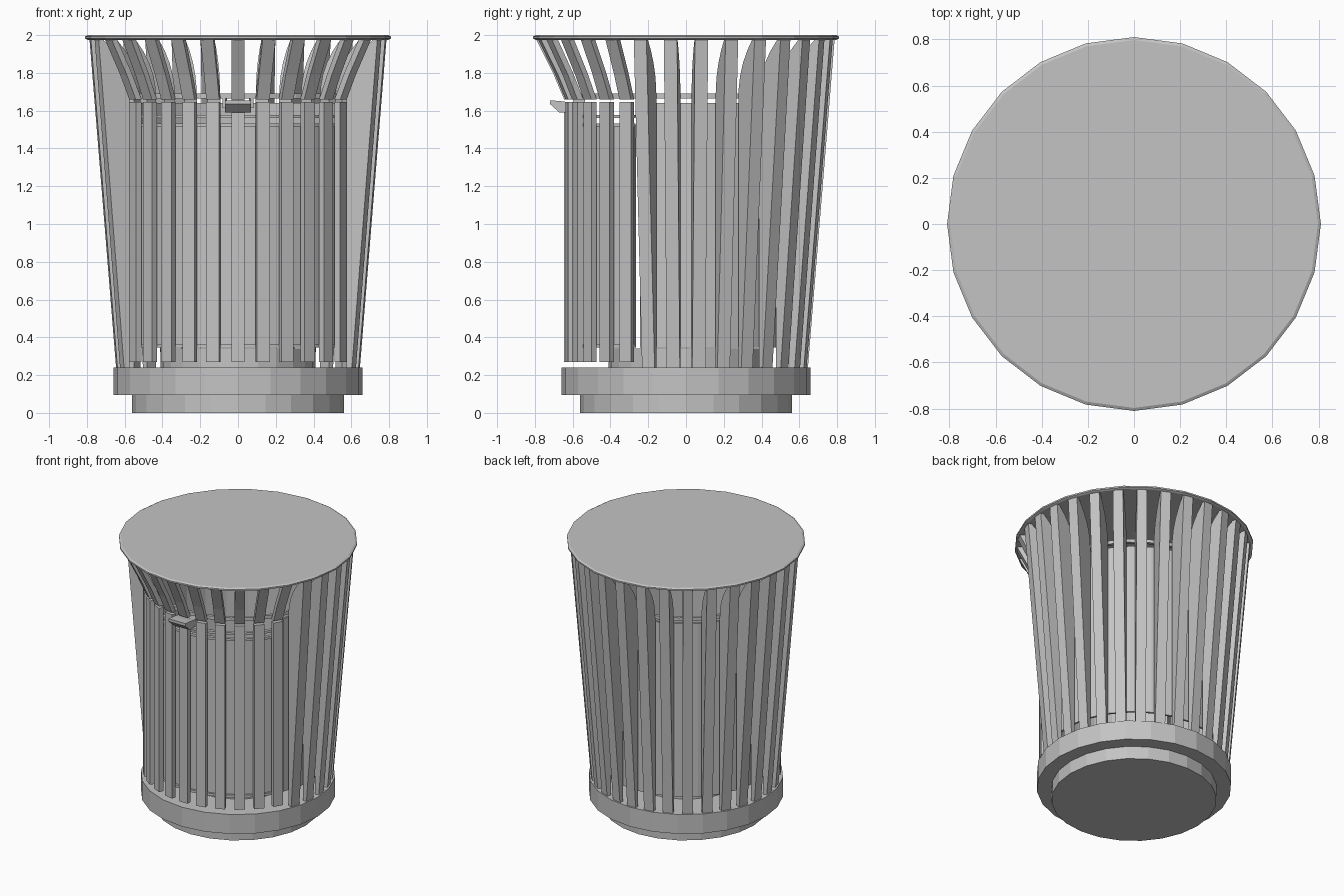
import bpy
import bmesh
from math import sin, cos, radians
from mathutils import Vector

cube = bpy.data.objects.get("Cube")
if cube:
    bpy.data.objects.remove(cube, do_unlink=True)

GREY = (0.55, 0.55, 0.55, 1)
metal = bpy.data.materials.new("grey metal")
metal.use_nodes = True
metal.diffuse_color = GREY
metal.node_tree.nodes["Principled BSDF"].inputs["Base Color"].default_value = GREY


def finish(name, bm):
    """Turn a bmesh into a named, flat shaded object."""
    bmesh.ops.remove_doubles(bm, verts=bm.verts, dist=1e-5)
    bmesh.ops.recalc_face_normals(bm, faces=bm.faces)
    mesh = bpy.data.meshes.new(name)
    bm.to_mesh(mesh)
    bm.free()
    mesh.materials.append(metal)
    obj = bpy.data.objects.new(name, mesh)
    bpy.context.collection.objects.link(obj)
    return obj


def polar(r, z, angle):
    """Point at an angle in degrees measured from the front."""
    a = radians(angle)
    return Vector((r * sin(a), -r * cos(a), z))


def revolve(name, profile, start=0, end=360, steps=24):
    """Sweep a closed (radius, height) profile around z."""
    bm = bmesh.new()
    full = end - start == 360
    rings = []
    for i in range(steps if full else steps + 1):
        angle = start + (end - start) * i / steps
        rings.append([bm.verts.new(polar(r, z, angle)) for r, z in profile])
    n = len(profile)
    for i in range(steps):
        a, b = rings[i], rings[(i + 1) % len(rings)]
        for j in range(n):
            k = (j + 1) % n
            if profile[j][0] or profile[k][0]:
                bm.faces.new((a[j], a[k], b[k], b[j]))
    if not full:
        bm.faces.new(rings[0])
        bm.faces.new(rings[-1])
    return finish(name, bm)


def band(name, r0, r1, z0, z1, **arc):
    return revolve(name, [(r0, z0), (r1, z0), (r1, z1), (r0, z1)], **arc)


def slats(name, profile, angles, half=0.035):
    """Extrude a radial (radius, height) profile sideways at each angle."""
    bm = bmesh.new()
    for angle in angles:
        side = polar(half, 0, angle + 90)
        a = [bm.verts.new(polar(r, z, angle) - side) for r, z in profile]
        b = [bm.verts.new(polar(r, z, angle) + side) for r, z in profile]
        bm.faces.new(a)
        bm.faces.new(b)
        for j in range(len(profile)):
            k = (j + 1) % len(profile)
            bm.faces.new((a[j], a[k], b[k], b[j]))
    return finish(name, bm)


# Base and lid
band("foot", 0, 0.56, 0, 0.1)
band("base", 0, 0.66, 0.095, 0.24)
band("floor_riser", 0, 0.41, 0.24, 0.34)
revolve("lid", [(0, 1.975), (0.795, 1.975), (0.81, 1.982),
                (0.81, 1.993), (0.797, 2), (0, 2)])

# Fixed slats round the sides and back, with curved inner edge
STEP = 12
curve = [(0.615 + 0.15 * t ** 2.2, 1.66 + 0.32 * t)
         for t in (0, 0.2, 0.4, 0.6, 0.8, 1)]
slats("body_slats", [(0.645, 0.235), (0.787, 1.98)] + curve[::-1] + [(0.615, 0.235)],
      range(6 * STEP, 25 * STEP, STEP))

# Flared slats under the front of the lid
front = range(-5 * STEP, 6 * STEP, STEP)
slats("opening_slats", [(0.61, 1.66), (0.645, 1.66), (0.7, 1.79),
                        (0.795, 1.98), (0.76, 1.98), (0.67, 1.8)], front)
band("opening_ring", 0.59, 0.612, 1.665, 1.69)

# Curved front door
slats("door_slats", [(0.61, 0.27), (0.645, 0.27), (0.645, 1.645), (0.61, 1.645)], front)
door = dict(start=-63, end=63, steps=10)
band("door_panel", 0.585, 0.6, 0.345, 1.525, **door)
for name, z in (("door_lower_band", 0.345), ("door_middle_band", 1.515),
                ("door_upper_band", 1.56)):
    band(name, 0.59, 0.615, z, z + 0.018, **door)

# Inner liner behind the fixed slats
band("liner", 0.585, 0.6, 0.345, 1.64, start=66, end=294, steps=16)

# Latch handle at the top of the door
slats("latch_handle", [(0.55, 1.635), (0.58, 1.605), (0.64, 1.59), (0.67, 1.59),
                       (0.72, 1.635), (0.72, 1.655), (0.66, 1.65)], [0], 0.07)
slats("latch_catch", [(0.54, 1.615), (0.6, 1.615), (0.6, 1.685), (0.54, 1.685)],
      [-7, 7], 0.008)
